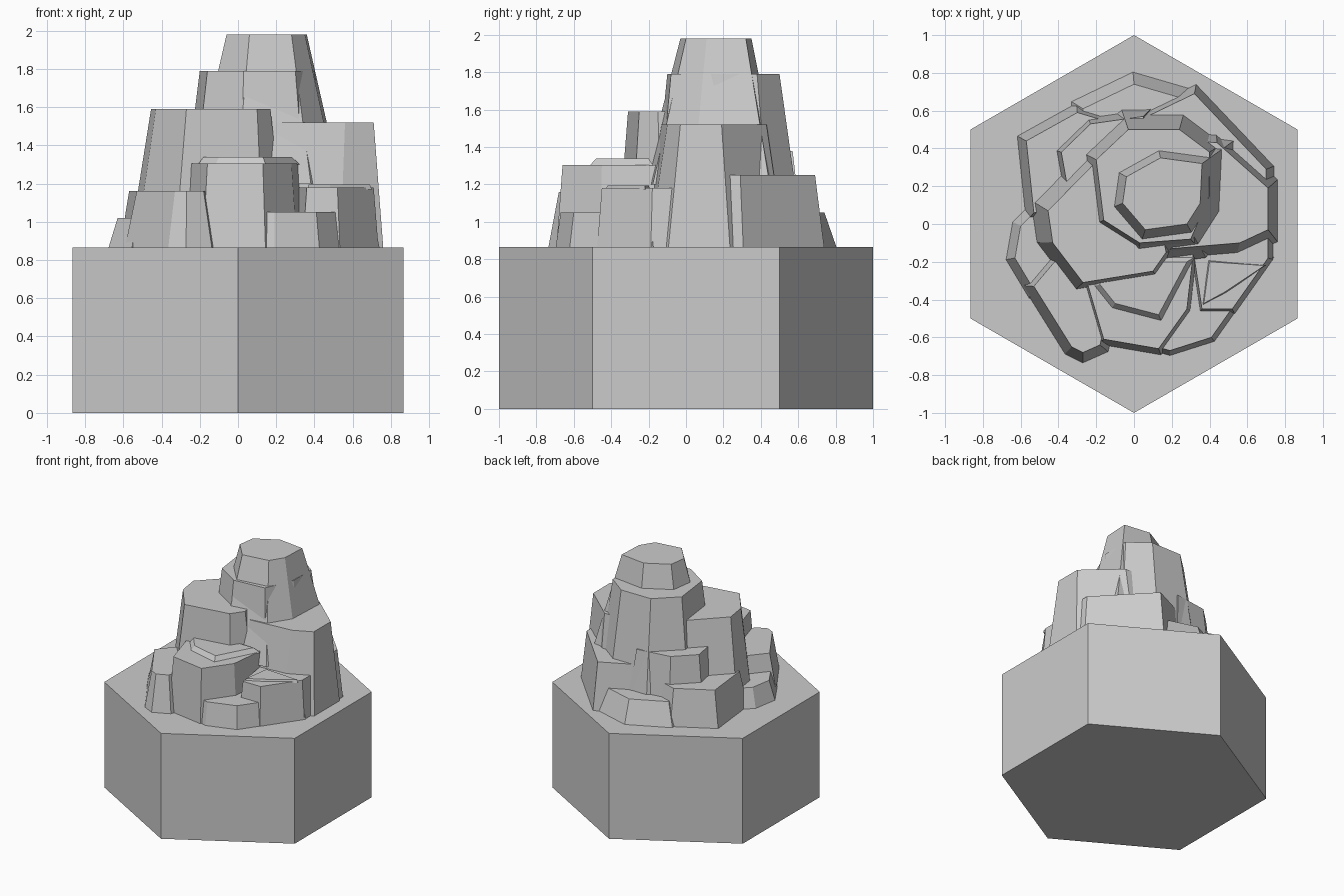
import bpy
import bmesh
from math import sin, cos, pi
from mathutils import Vector

default_cube = bpy.data.objects.get("Cube")
if default_cube:
    bpy.data.objects.remove(default_cube, do_unlink=True)

stone = bpy.data.materials.new("light grey stone")
stone.use_nodes = True
grey = (.6, .6, .6, 1)
stone.diffuse_color = grey
stone.node_tree.nodes["Principled BSDF"].inputs["Base Color"].default_value = grey

PLINTH_TOP = .866


def spread(points, distance):
    """Move every corner of a counter-clockwise outline outwards."""
    corners = [Vector(p) for p in points]
    result = []
    for i, corner in enumerate(corners):
        before = (corner - corners[i - 1]).normalized()
        after = (corners[(i + 1) % len(corners)] - corner).normalized()
        normal_a = Vector((before.y, -before.x))
        normal_b = Vector((after.y, -after.x))
        mitre = (normal_a + normal_b) / max(.6, 1 + normal_a.dot(normal_b))
        result.append(corner + mitre * distance)
    return result


def crag(name, top, points, flare=0, base=PLINTH_TOP, lean=(0, 0)):
    """Flat-topped rock: the outline at the top widens down to the base."""
    bm = bmesh.new()
    foot = [p + Vector(lean) for p in spread(points, flare)]
    lower = [bm.verts.new((p.x, p.y, base)) for p in foot]
    upper = [bm.verts.new((x, y, top)) for x, y in points]
    bm.faces.new(upper)
    bm.faces.new(reversed(lower))
    count = len(points)
    for i in range(count):
        j = (i + 1) % count
        bm.faces.new((lower[i], lower[j], upper[j], upper[i]))
    bmesh.ops.recalc_face_normals(bm, faces=bm.faces)
    mesh = bpy.data.meshes.new(name)
    bm.to_mesh(mesh)
    bm.free()
    mesh.materials.append(stone)
    obj = bpy.data.objects.new(name, mesh)
    bpy.context.collection.objects.link(obj)
    return obj


# Hexagonal plinth with corners at the front and back
hexagon = [(sin(-i * pi / 3), cos(i * pi / 3)) for i in range(6)]
crag("hexagonal_plinth", PLINTH_TOP, hexagon, base=0)

# Summit and the shoulder behind it
crag("summit", 1.98,
     [(-.06, .11), (.06, -.03), (.28, 0), (.35, .11), (.36, .32), (.14, .35), (-.04, .25)],
     flare=.17, base=1.2, lean=(0, -.02))
crag("summit_shoulder", 1.79,
     [(-.16, .02), (.03, -.1), (.3, -.08), (.4, .15), (.4, .38), (.24, .5), (-.03, .5), (-.2, .34)],
     flare=.11, lean=(0, .02))

# High ledges on either side
crag("right_ledge", 1.59,
     [(-.455, .07), (-.43, -.1), (-.27, -.31), (.1, -.25), (.17, -.15), (.1, .2), (-.2, .33)],
     flare=.09, lean=(-.02, .04))
crag("left_ledge", 1.52,
     [(.2, -.13), (.56, -.1), (.71, -.03), (.71, .19), (.44, .43), (.2, .45)],
     flare=.1, lean=(-.05, 0))

# Back ledges
crag("back_left_ledge", 1.25,
     [(.05, .3), (.3, .1), (.7, .1), (.7, .29), (.32, .69), (.05, .56)], flare=.04)
crag("back_right_ledge", 1.38,
     [(-.34, .13), (0, .2), (.05, .57), (-.23, .53), (-.385, .38)], flare=.05)
crag("back_right_foot", 1.16,
     [(-.53, .06), (-.2, .1), (0, .5), (-.3, .59), (-.57, .44)], flare=.045)
crag("back_foot", 1.05,
     [(-.27, .4), (.22, .4), (.24, .67), (0, .74), (-.27, .61)], flare=.06)

# Right-hand foot rocks
crag("right_foot", 1.02,
     [(-.63, -.18), (-.54, -.33), (-.35, -.2), (-.35, .1), (-.53, .06), (-.6, -.01)], flare=.045)
crag("front_right_foot", 1.16,
     [(-.53, -.33), (-.33, -.65), (-.27, -.68), (-.18, -.64), (-.1, -.3), (-.42, -.2)], flare=.05)

# Front terrace with a thin slab on it
crag("front_terrace", 1.305,
     [(-.245, -.32), (-.16, -.61), (.13, -.66), (.28, -.45), (.32, -.1), (-.2, -.1)], flare=.03)
crag("terrace_slab", 1.34,
     [(-.18, -.32), (-.1, -.42), (.13, -.48), (.28, -.2), (-.18, -.2)], flare=.03, base=1.3)

# Stepped foot on the front left
crag("front_left_foot", 1.05,
     [(.05, -.63), (.19, -.67), (.41, -.6), (.7, -.19), (.4, -.1), (.1, -.3)], flare=.025)
crag("front_left_step", 1.18,
     [(.36, -.45), (.52, -.45), (.71, -.18), (.71, -.05), (.3, -.05)], flare=.025)
crag("front_left_slab", 1.195,
     [(.37, -.42), (.48, -.36), (.69, -.22), (.4, -.2)], flare=.01, base=1.17)
